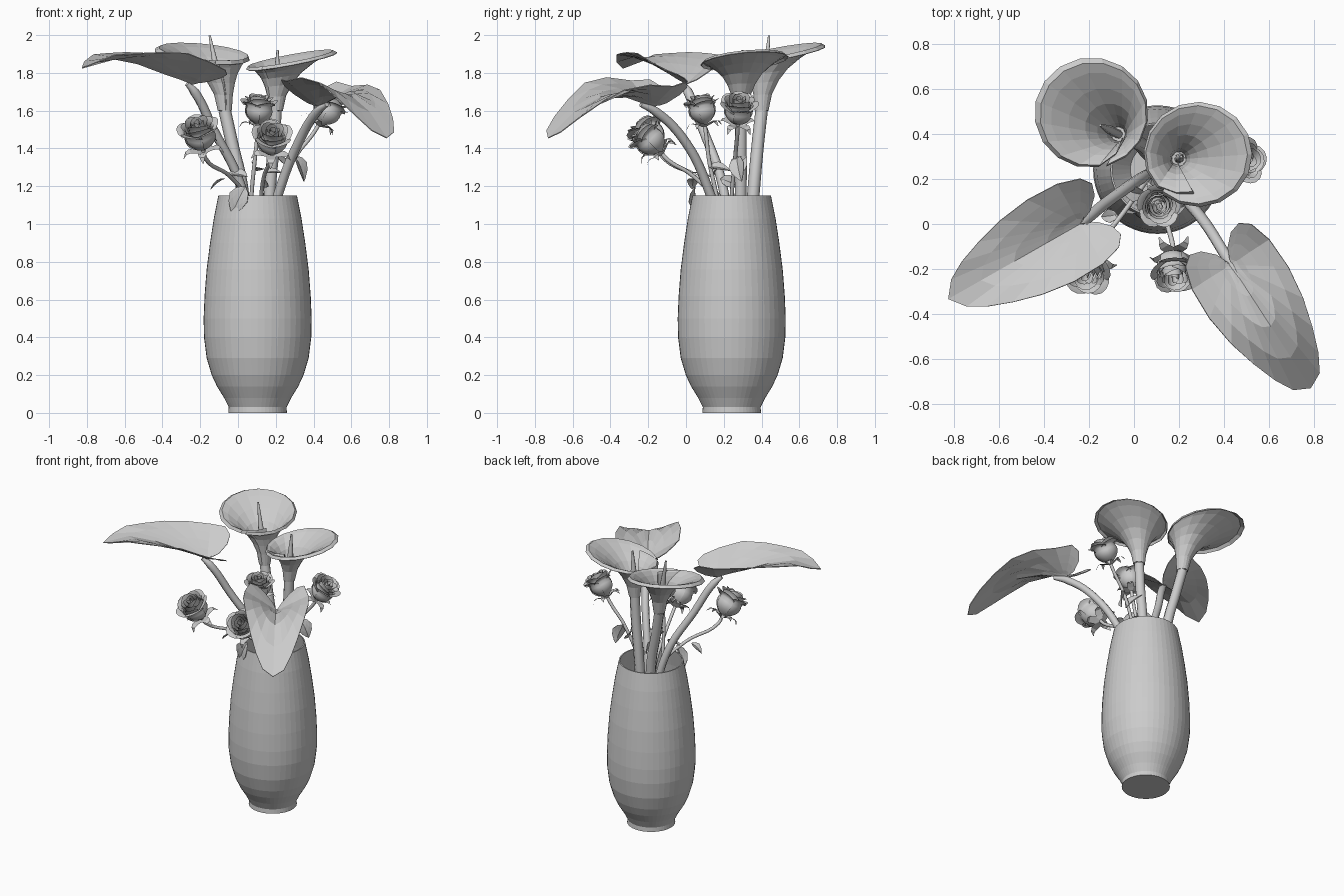
import bpy, math
from mathutils import Vector

if "Cube" in bpy.data.objects:
    bpy.data.objects.remove(bpy.data.objects["Cube"])

VX, VY = 0.104, 0.242  # vase axis


def mesh_obj(name, verts, faces, smooth=False, thick=0.0):
    me = bpy.data.meshes.new(name)
    me.from_pydata([tuple(v) for v in verts], [], faces)
    me.update()
    ob = bpy.data.objects.new(name, me)
    bpy.context.collection.objects.link(ob)
    if smooth:
        me.polygons.foreach_set("use_smooth", [True] * len(me.polygons))
    if thick:
        m = ob.modifiers.new("thickness", 'SOLIDIFY')
        m.thickness = thick
        m.offset = 0
    return ob


def grid_faces(rows, cols, off=0, wrap=False):
    n = cols if wrap else cols - 1
    return [(off + r * cols + c, off + r * cols + (c + 1) % cols,
             off + (r + 1) * cols + (c + 1) % cols, off + (r + 1) * cols + c)
            for r in range(rows - 1) for c in range(n)]


def lerp_table(table, x):
    if x <= table[0][0]:
        return table[0][1]
    for (x0, y0), (x1, y1) in zip(table, table[1:]):
        if x <= x1:
            return y0 + (y1 - y0) * (x - x0) / (x1 - x0)
    return table[-1][1]


def tube(name, pts, radius, end=1.0):
    cu = bpy.data.curves.new(name, 'CURVE')
    cu.dimensions = '3D'
    cu.bevel_depth = radius
    cu.bevel_resolution = 2
    cu.resolution_u = 6
    cu.use_fill_caps = True
    sp = cu.splines.new('BEZIER')
    sp.bezier_points.add(len(pts) - 1)
    for bp, p in zip(sp.bezier_points, pts):
        bp.co = p
        bp.handle_left_type = bp.handle_right_type = 'AUTO'
    sp.bezier_points[-1].radius = end
    ob = bpy.data.objects.new(name, cu)
    bpy.context.collection.objects.link(ob)
    bpy.ops.object.select_all(action='DESELECT')
    ob.select_set(True)
    bpy.context.view_layer.objects.active = ob
    bpy.ops.object.convert(target='MESH')


# Vase: outer wall, rim and inner wall as one lathe
profile = [(.155, 0), (.153, .03), (.178, .08), (.215, .14), (.243, .2), (.270, .29),
           (.284, .40), (.286, .50), (.281, .62), (.270, .76), (.252, .90), (.232, 1.03),
           (.208, 1.15), (.200, 1.15), (.224, 1.03), (.262, .76), (.275, .45), (.205, .14), (.12, .03)]
N = 48
verts = [(VX + r * math.cos(2 * math.pi * i / N), VY + r * math.sin(2 * math.pi * i / N), z)
         for r, z in profile for i in range(N)]
faces = grid_faces(len(profile), N, wrap=True)
faces += [tuple(reversed(range(N))), tuple(range(len(verts) - N, len(verts)))]
mesh_obj("vase", verts, faces)


# Trumpet flowers: flared funnel with an overlapping fold, spadix and stem
def trumpet(name, throat, rim, radii, tilt, fold, spadix, stem):
    rings = [(.0, .035), (.28, .048), (.5, .074), (.68, .108), (.83, .155), (.95, .205), (1.0, .235), (.95, .25)]
    cols, turn = 19, 2 * math.pi * 1.1
    throat, rim = Vector(throat), Vector(rim)
    vs = []
    for h, r in rings:
        w = max(0, (r - .035) / .215)
        cx = throat.x + (rim.x - throat.x) * w
        cy = throat.y + (rim.y - throat.y) * w
        z = throat.z + (rim.z - throat.z) * h
        for i in range(cols):
            u = i / (cols - 1)
            a = fold + turn * u
            k = 1 - .25 * max(0, (u - .88) / .12)
            x, y = math.cos(a), math.sin(a)
            sx = .035 + (radii[0] - .035) * w
            sy = .035 + (radii[1] - .035) * w
            vs.append((cx + x * sx * k, cy + y * sy * k, z + w * (tilt[0] * x + tilt[1] * y)))
    mesh_obj(name + "_funnel", vs, grid_faces(len(rings), cols), thick=.005)
    tube(name + "_spadix", [throat, throat.lerp(Vector(spadix), .5), spadix], .02, .3)
    tube(name + "_stem", stem + [throat], .033)


trumpet("left_trumpet", (-.07, .40, 1.60), (-.19, .495, 1.91), (.252, .245), (-.025, .045), -1.3,
        (-.15, .44, 1.998), [(.08, .3, .3), (.05, .33, .8), (.02, .36, 1.2), (-.03, .38, 1.42)])
trumpet("right_trumpet", (.20, .29, 1.60), (.285, .31, 1.875), (.24, .232), (.045, .022), -2.3,
        (.21, .30, 1.92), [(.13, .27, .3), (.15, .28, .8), (.17, .29, 1.2), (.19, .29, 1.42)])


# Leaves: an open fan around the stalk joint, folded along the midrib
HEART = [(-.07, .03), (-.12, .08), (-.135, .13), (-.10, .175), (0, .205), (.15, .21),
         (.3, .19), (.43, .155), (.54, .115), (.62, .07)]
OVAL = [(.05, .04), (.2, .2), (.45, .29), (.7, .22), (.9, .09)]


def leaf(name, base, along, up, half, tip, height, thick=.005):
    ax = Vector(along).normalized()
    side = Vector(up).cross(ax).normalized()
    nz = ax.cross(side)
    outline = half + [(tip, 0)] + [(l, -w) for l, w in reversed(half)]
    n, steps = len(outline), 4
    vs = [Vector(base) + nz * height(0, 0)]
    for s in range(1, steps + 1):
        for l, w in outline:
            l, w = l * s / steps, w * s / steps
            vs.append(Vector(base) + ax * l + side * w + nz * height(l, w))
    fs = [(0, i + 1, i + 2) for i in range(n - 1)] + grid_faces(steps, n, 1)
    mesh_obj(name, vs, fs, thick=thick)


# midrib height plus a separate fold slope for each side
def big_height(mid, right, left):
    return lambda l, w: lerp_table(mid, l) + lerp_table(right if w > 0 else left, l) * abs(w)


leaf("left_heart_leaf", (-.24, 0, 0), (-.87, -.495, 0), (0, 0, 1), HEART, .675,
     big_height([(0, 1.74), (.22, 1.81), (.37, 1.86), (.52, 1.88), (.675, 1.825)],
                [(-.12, .4), (0, .55), (.15, .55), (.45, .2)],
                [(-.12, .9), (0, .75), (.15, .55), (.45, .2)]))
leaf("right_heart_leaf", (.43, -.18, 0), (.544, -.839, 0), (0, 0, 1), HEART, .655,
     big_height([(0, 1.62), (.15, 1.67), (.3, 1.68), (.45, 1.62), (.55, 1.55), (.655, 1.455)],
                [(-.12, .8), (.05, .42), (.3, .15), (.5, 0)],
                [(-.12, .85), (.05, .6), (.3, .35), (.5, .1)]))
tube("left_leaf_stalk", [(.12, .26, .3), (.08, .23, .9), (.01, .19, 1.22), (-.13, .09, 1.5), (-.23, .01, 1.70), (-.27, -.015, 1.742)], .025, .5)
tube("right_leaf_stalk", [(.1, .25, .3), (.15, .2, .9), (.22, .12, 1.18), (.32, 0, 1.43), (.42, -.16, 1.595), (.47, -.24, 1.632)], .025, .5)


# Roses: layered curled petals on a cup, drooping sepals and thin stem
def rose(name, centre, axis, size, stem):
    ax = Vector(axis).normalized()
    ex = ax.orthogonal().normalized()
    ey = ax.cross(ex)
    base = Vector(centre) - ax * .085 * size
    shape = [(0, .12), (.15, .6), (.35, .95), (.55, 1.0), (.8, .9), (1, .92)]
    vs, fs = [], []

    def patch(a0, span, fn, rows, cols=7):
        off = len(vs)
        for r in range(rows):
            for c in range(cols):
                u, v = 2 * c / (cols - 1) - 1, r / (rows - 1)
                rad, h = fn(u, v)
                a = a0 + span * u
                vs.append(base + (ex * math.cos(a) * rad + ey * math.sin(a) * rad + ax * h) * size)
        fs.extend(grid_faces(rows, cols, off))

    # layer: petals, radius, height, lip flare
    for k, (n, R, H, flare) in enumerate([(2, .016, .150, 0), (3, .032, .152, .002), (3, .048, .155, .008),
                                          (4, .060, .150, .018), (5, .068, .140, .034)]):
        for i in range(n):
            def petal(u, v):
                lip = max(0, (v - .7) / .3) ** 2
                r = R * lerp_table(shape, v) + flare * lip * (1 - .5 * u * u) + .004 * u
                return r, H * v * (1 - .16 * u * u * v) - .5 * flare * lip
            patch(2 * math.pi * i / n + k * .8, math.pi / n * 1.3, petal, 8)
    mesh_obj(name + "_petals", vs, fs, smooth=True)
    vs, fs = [], []
    for i in range(5):
        off = len(vs)
        a = 2 * math.pi * i / 5
        out, tan = ex * math.cos(a) + ey * math.sin(a), ey * math.cos(a) - ex * math.sin(a)
        for r, h, w in [(.005, -.012, .006), (.03, 0, .022), (.06, .012, .02), (.08, .008, .012), (.095, -.015, .002)]:
            for s in (-1, 0, 1):
                vs.append(base + (out * r + tan * w * s + ax * h) * size)
        fs.extend(grid_faces(5, 3, off))
    mesh_obj(name + "_sepals", vs, fs)
    tube(name + "_stem", stem + [base - ax * .06, base + ax * .01], .011)


rose("left_rose", (-.205, -.20, 1.48), (-.2, -.5, .8), 1.2, [(.1, .25, .4), (.06, .2, 1.1), (-.04, .06, 1.25)])
rose("front_rose", (.18, -.20, 1.45), (.05, -.66, .7), 1.15, [(.11, .25, .4), (.12, .17, 1.1), (.14, .03, 1.26)])
rose("middle_rose", (.11, .085, 1.615), (.05, -.15, 1), 1.05, [(.1, .22, .4), (.07, .17, 1.1), (.09, .12, 1.35)])
rose("right_rose", (.48, .28, 1.61), (.5, .05, .8), 1.1, [(.12, .26, .4), (.2, .24, 1.1), (.3, .26, 1.35)])

# Small rose leaves: base, direction, facing, length
SMALL = [((.04, .05, 1.20), (-.5, -.15, -.85), (-.3, -1, .1), .16), ((.05, .13, 1.25), (-1, .1, .4), (0, -.6, 1), .11),
         ((-.07, .04, 1.24), (-1, -.1, -.35), (-.2, 0, 1), .09), ((.30, .27, 1.36), (.55, 0, -.8), (.7, -.6, .5), .14),
         ((.14, .18, 1.24), (.1, 1, -.3), (1, 0, .4), .1), ((.14, .06, 1.27), (1, .1, .3), (0, -.5, 1), .09),
         ((.27, .24, 1.27), (-.2, .6, .7), (1, 0, .2), .13), ((.09, .12, 1.3), (.2, .9, .1), (.6, 0, 1), .11)]
for i, (b, d, up, ln) in enumerate(SMALL):
    leaf(f"rose_leaf_{i + 1}", b, d, up, [(l * ln, w * ln * 1.2) for l, w in OVAL], ln,
         lambda l, w, ln=ln: .35 * abs(w) - .8 * l * l / ln * .4, .003)
